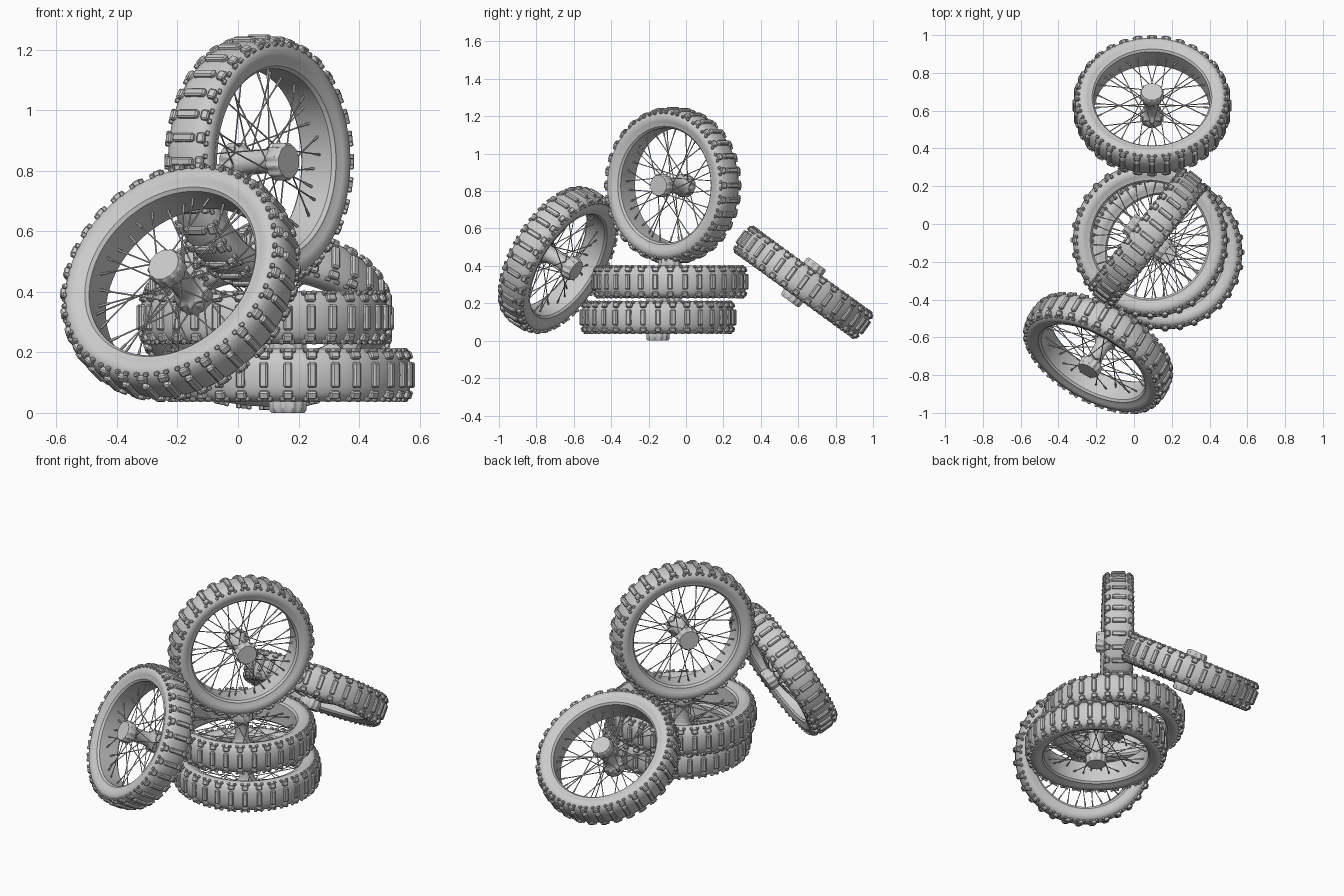
import bpy, bmesh
from math import cos, sin, pi, radians
from mathutils import Matrix, Vector

if "Cube" in bpy.data.objects:
    bpy.data.objects.remove(bpy.data.objects["Cube"])


def finish(bm, name, angle=35):
    bmesh.ops.recalc_face_normals(bm, faces=bm.faces[:])
    mesh = bpy.data.meshes.new(name)
    bm.to_mesh(mesh)
    bm.free()
    mesh.shade_smooth()
    mesh.set_sharp_from_angle(angle=radians(angle))
    return mesh


def lathe(name, profile, steps, closed, lobes=0):
    """Spin (radius, height, scallop depth) points around z."""
    bm = bmesh.new()
    rings = []
    for r, z, depth in profile:
        ring = []
        for i in range(steps):
            a = 2 * pi * i / steps
            rad = r - depth * (0.5 + 0.5 * cos(lobes * a))
            ring.append(bm.verts.new((rad * cos(a), rad * sin(a), z)))
        rings.append(ring)
    pairs = list(zip(rings, rings[1:]))
    if closed:
        pairs.append((rings[-1], rings[0]))
    else:
        bm.faces.new(rings[0])
        bm.faces.new(rings[-1])
    for lower, upper in pairs:
        for i in range(steps):
            j = (i + 1) % steps
            bm.faces.new((lower[i], lower[j], upper[j], upper[i]))
    return finish(bm, name)


def mirrored(half):
    """Complete a profile from its upper half, listed from the middle out."""
    return [(r, -z, d) for r, z, d in reversed(half) if z > 0] + half


def add_knob(bm, size, radius, height, angle, tilt):
    place = (Matrix.Rotation(angle, 4, 'Z') @ Matrix.Translation((radius, 0, height))
             @ Matrix.Rotation(-tilt, 4, 'Y') @ Matrix.Diagonal((*size, 1)))
    verts = bmesh.ops.create_cube(bm, size=1, matrix=place)["verts"]
    edges = list({e for v in verts for e in v.link_edges})
    bmesh.ops.bevel(bm, geom=edges, offset=min(size) * 0.22, segments=1,
                    affect='EDGES', profile=0.5)


def add_rod(bm, start, end, radius):
    span = end - start
    place = (Matrix.Translation((start + end) / 2)
             @ span.to_track_quat('Z', 'Y').to_matrix().to_4x4())
    bmesh.ops.create_cone(bm, cap_ends=True, segments=6, radius1=radius,
                          radius2=radius, depth=span.length, matrix=place)


def polar(radius, angle, height):
    return Vector((radius * cos(angle), radius * sin(angle), height))


# Tyre carcass with the rim wall as its inner face
outer = [(0.408, 0, 0), (0.406, 0.035, 0), (0.399, 0.06, 0), (0.386, 0.079, 0),
         (0.365, 0.087, 0), (0.342, 0.083, 0), (0.325, 0.073, 0),
         (0.317, 0.073, 0), (0.307, 0.062, 0)]
tyre = lathe("tyre", mirrored(outer), 96, True)

# Tread: cross bars, shoulder blocks and small paired edge knobs
KNOBS = 32
bm = bmesh.new()
for k in range(KNOBS):
    a = 2 * pi * k / KNOBS
    add_knob(bm, (0.026, 0.028, 0.085), 0.407, 0, a, 0)
    for side in (-1, 1):
        add_knob(bm, (0.022, 0.034, 0.027), 0.4, side * 0.065, a, side * 0.35)
        for shift in (-0.045, 0.045):
            add_knob(bm, (0.016, 0.016, 0.014), 0.39, side * 0.081,
                     a + shift, side * 0.8)
tread = finish(bm, "tread", 30)

# Hub: slim barrel with scalloped flanges at both ends
barrel = [(0.038, 0, 0), (0.04, 0.04, 0), (0.046, 0.062, 0),
          (0.062, 0.074, 0.006), (0.064, 0.08, 0.006), (0.064, 0.115, 0.006),
          (0.056, 0.125, 0.002), (0.035, 0.125, 0)]
hub = lathe("hub", mirrored(barrel), 72, False, lobes=12)

# Spokes: crossed pairs from each flange, with nipples at the rim
SETS = 9
bm = bmesh.new()
for side in (-1, 1):
    for lean in (-1, 1):
        for k in range(SETS):
            a = 2 * pi * (k + 0.25 * side) / SETS
            start = polar(0.05, a - lean * 0.8, side * 0.07)
            end = polar(0.309, a + lean * 0.1, side * 0.012)
            add_rod(bm, start, end, 0.0026)
            add_rod(bm, end.lerp(start, 0.13), end, 0.0045)
spokes = finish(bm, "spokes")

# Wheels of the pile: centre and axle direction
wheels = {
    "bottom_wheel": ((0.165, -0.15, 0.125), (0, 0, 1)),
    "stacked_wheel": ((0.085, -0.085, 0.315), (0, 0, 1)),
    "upright_wheel": ((0.07, -0.07, 0.83), (0.785, -0.62, 0)),
    "front_leaning_wheel": ((-0.19, -0.683, 0.432), (-0.45, -0.76, 0.47)),
    "rear_leaning_wheel": ((0.095, 0.627, 0.312), (0, 0.588, 0.809)),
}
for name, (centre, axle) in wheels.items():
    turn = Vector(axle).to_track_quat('Z', 'Y').to_matrix().to_4x4()
    for part in (tyre, tread, hub, spokes):
        obj = bpy.data.objects.new(name + "_" + part.name, part)
        obj.matrix_world = Matrix.Translation(centre) @ turn
        bpy.context.scene.collection.objects.link(obj)
